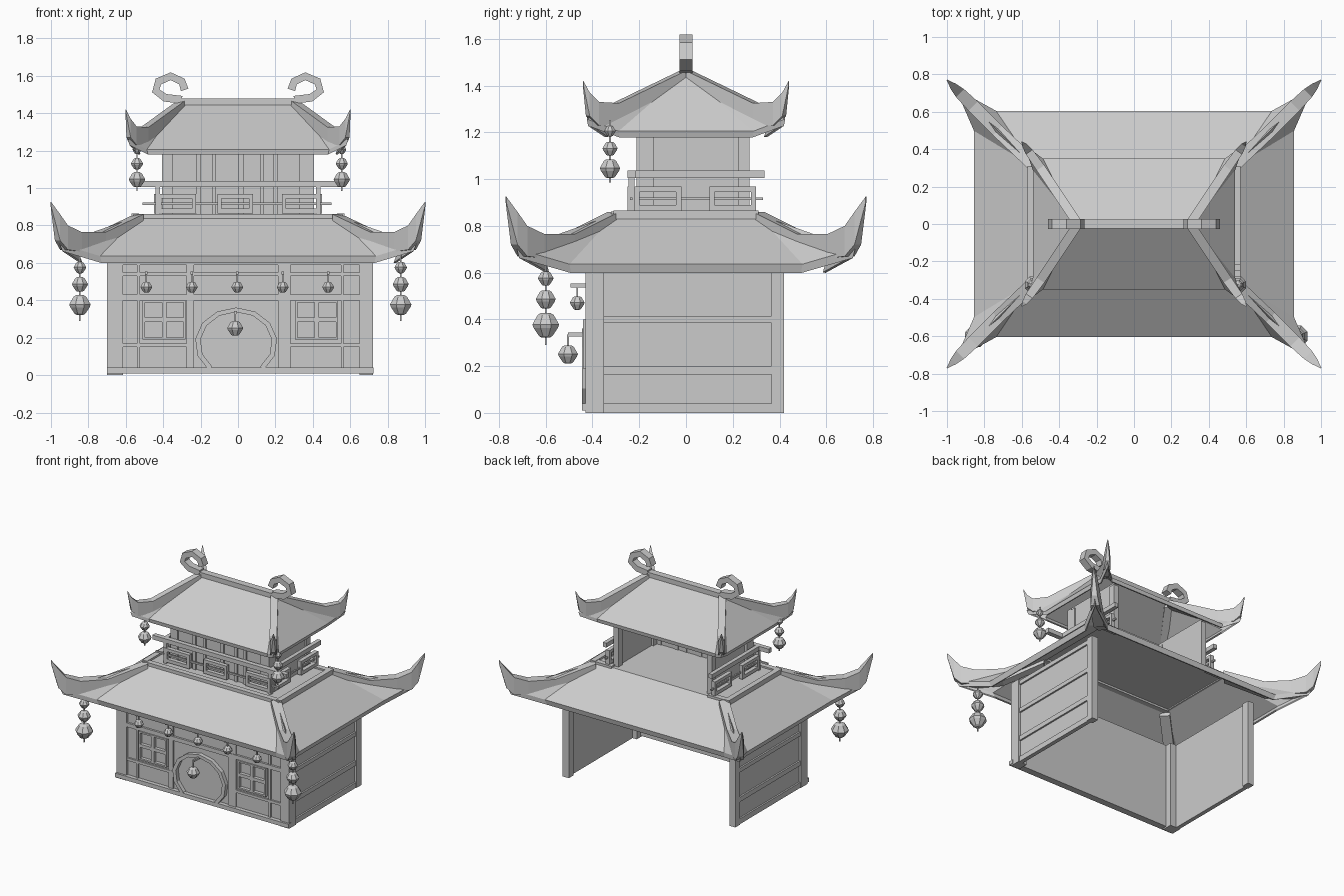
import bpy, bmesh, math
from mathutils import Vector

cube = bpy.data.objects.get("Cube")
if cube:
    bpy.data.objects.remove(cube, do_unlink=True)

grey = bpy.data.materials.new("plain grey")
grey.use_nodes = True
GREY = (0.6, 0.6, 0.6, 1)
grey.diffuse_color = GREY
grey.node_tree.nodes["Principled BSDF"].inputs["Base Color"].default_value = GREY


def finish(bm, name):
    bmesh.ops.recalc_face_normals(bm, faces=bm.faces)
    mesh = bpy.data.meshes.new(name)
    bm.to_mesh(mesh)
    bm.free()
    mesh.materials.append(grey)
    ob = bpy.data.objects.new(name, mesh)
    bpy.context.collection.objects.link(ob)
    return ob


def add_box(bm, x0, x1, y0, y1, z0, z1):
    verts = bmesh.ops.create_cube(bm, size=1)["verts"]
    for v in verts:
        v.co = Vector(((x0 + x1) / 2 + v.co.x * (x1 - x0),
                       (y0 + y1) / 2 + v.co.y * (y1 - y0),
                       (z0 + z1) / 2 + v.co.z * (z1 - z0)))


def boxes(name, items):
    bm = bmesh.new()
    for item in items:
        add_box(bm, *item)
    return finish(bm, name)


def loft(bm, rings, caps=True):
    """Join closed rings of points into a skin."""
    rows = [[bm.verts.new(p) for p in ring] for ring in rings]
    n = len(rows[0])
    for a, b in zip(rows, rows[1:]):
        for i in range(n):
            bm.faces.new((a[i], a[(i + 1) % n], b[(i + 1) % n], b[i]))
    if caps:
        bm.faces.new(rows[0])
        bm.faces.new(rows[-1])


def roof(name, top, z_top, front, side, corner, z_eave, lip):
    """Hipped roof shell: eaves run flat, then rise to the corners."""
    quarter = [(front[0], front[1], z_eave), corner, (side[0], side[1], z_eave)]
    eave, crown = [], []
    for sx, sy in ((1, 1), (-1, 1), (-1, -1), (1, -1)):
        pts = [(sx * x, sy * y, z) for x, y, z in quarter]
        eave += pts if sx * sy < 0 else pts[::-1]
        crown += [(sx * top[0], sy * top[1], z_top)] * 3
    skirt = [(x * 0.985, y * 0.985, z - lip) for x, y, z in eave]
    bm = bmesh.new()
    loft(bm, [skirt, eave, crown], caps=False)
    bmesh.ops.remove_doubles(bm, verts=bm.verts, dist=0.0005)
    if top[1] > 0:
        bmesh.ops.holes_fill(bm, edges=[e for e in bm.edges
                             if all(v.co.z > z_top - 0.001 for v in e.verts)])
    ob = finish(bm, name)
    mod = ob.modifiers.new("thickness", "SOLIDIFY")
    mod.thickness = 0.012
    mod.offset = 0


def hips(name, path):
    """Upturned corner ridges; path rows are x, y, bottom, top, half width."""
    bm = bmesh.new()
    for sx in (1, -1):
        for sy in (1, -1):
            rings = []
            for i, (x, y, lo, hi, w) in enumerate(path):
                a, b = path[max(i - 1, 0)], path[min(i + 1, len(path) - 1)]
                d = Vector((a[1] - b[1], b[0] - a[0])).normalized() * w
                rings.append([(sx * (x + k * d.x), sy * (y + k * d.y), z)
                              for k, z in ((1, lo), (-1, lo), (-1, hi), (1, hi))])
            loft(bm, rings)
    finish(bm, name)


# roofs with their upturned corners
roof("lower_roof", (0.53, 0.30), 0.845, (0.74, 0.60), (0.85, 0.50),
     (0.95, 0.72, 0.70), 0.635, 0.035)
roof("upper_roof", (0.31, 0), 1.45, (0.49, 0.345), (0.535, 0.29),
     (0.585, 0.42, 1.255), 1.205, 0.025)
hips("lower_hips", [(0.53, 0.31, 0.80, 0.86, 0.035), (0.73, 0.50, 0.67, 0.765, 0.035),
                    (0.86, 0.63, 0.66, 0.765, 0.035), (0.93, 0.70, 0.67, 0.80, 0.03),
                    (0.965, 0.735, 0.72, 0.86, 0.02), (1.0, 0.77, 0.90, 0.925, 0.002)])
hips("upper_hips", [(0.30, 0, 1.42, 1.47, 0.025), (0.50, 0.30, 1.23, 1.325, 0.025),
                    (0.56, 0.385, 1.23, 1.33, 0.022), (0.585, 0.42, 1.27, 1.37, 0.014),
                    (0.60, 0.44, 1.40, 1.42, 0.002)])

# ridge beam and its curled ends
boxes("ridge_beam", [(-0.32, 0.32, -0.025, 0.025, 1.445, 1.48)])
bm = bmesh.new()
curl = [(0.30, 1.472), (0.39, 1.483), (0.44, 1.52), (0.425, 1.57),
        (0.36, 1.598), (0.30, 1.57), (0.285, 1.525)]
for s in (1, -1):
    rings = []
    for i, (x, z) in enumerate(curl):
        a, b = curl[max(i - 1, 0)], curl[min(i + 1, len(curl) - 1)]
        d = Vector((a[1] - b[1], b[0] - a[0])).normalized() * 0.021
        rings.append([(s * (x + k * d.x), y, z + k * d.y)
                      for k, y in ((1, -0.027), (1, 0.027), (-1, 0.027), (-1, -0.027))])
    loft(bm, rings)
finish(bm, "ridge_curls")

# trim around the top of the lower roof
boxes("lower_roof_trim",
      [(-0.56, 0.56, s * 0.30 - 0.02, s * 0.30 + 0.02, 0.825, 0.862) for s in (-1,)]
      + [(s * 0.55 - 0.02, s * 0.55 + 0.02, -0.31, 0.31, 0.83, 0.865) for s in (-1, 1)]
      + [(s * 0.475 - 0.08, s * 0.475 + 0.08, 0.27, 0.31, 0.83, 0.862) for s in (-1, 1)])

# ground floor walls, open at the back
boxes("front_wall", [(-0.68, 0.70, -0.415, -0.395, 0.01, 0.64)])
F0, F1 = -0.43, -0.41
posts = [(-0.695, -0.615), (0.65, 0.722)]
thin = [(-0.54, -0.525), (-0.275, -0.235), (0.215, 0.28), (0.55, 0.565)]
boxes("front_posts", [(a, b, F0, -0.35, 0, 0.64) for a, b in posts]
      + [(a, b, F0 + 0.004, F1, 0.02, 0.60) for a, b in thin])
boxes("front_beams", [(-0.70, 0.725, -0.445, F1, 0.01, 0.04)]
      + [(-0.69, 0.72, F0, F1, lo, hi) for lo, hi in ((0.40, 0.43), (0.53, 0.55), (0.59, 0.62))]
      + [(a, b, F0 + 0.002, F1, 0.15, 0.17) for a, b in ((-0.69, -0.24), (0.28, 0.72))])
for s, x in ((-1, -0.695), (1, 0.715)):
    side = "left" if s > 0 else "right"
    xs = sorted((x - s * 0.03, x - s * 0.012))
    px = sorted((x - s * 0.045, x + s * 0.005))
    bx = sorted((x - s * 0.02, x))
    boxes(side + "_wall", [(*xs, -0.42, 0.415, 0, 0.64)])
    boxes(side + "_wall_frame",
          [(*px, a, b, 0, 0.64) for a, b in ((-0.43, -0.35), (0.365, 0.42))]
          + [(*bx, -0.40, 0.40, lo, hi) for lo, hi in
             ((0, 0.04), (0.165, 0.20), (0.385, 0.415), (0.60, 0.63))])

# windows with crossbars
for side, x in (("right", -0.395), ("left", 0.42)):
    x0, x1, z0, z1, t = x - 0.115, x + 0.115, 0.19, 0.40, 0.012
    y0, y1 = -0.44, -0.41
    boxes(side + "_window", [
        (x0, x0 + t, y0, y1, z0, z1), (x1 - t, x1, y0, y1, z0, z1),
        (x0, x1, y0, y1, z0, z0 + t), (x0, x1, y0, y1, z1 - t, z1),
        (x - t, x + t, y0, y1, z0, z1), (x0, x1, y0, y1, 0.283, 0.307)])

# round doorway ring, cut flat by the base beam
bm = bmesh.new()
rings = []
for i in range(11):
    a = math.radians(-48 + i * 27.6)
    rings.append([(-0.01 + r * math.cos(a), y, 0.17 + r * 0.87 * math.sin(a))
                  for r, y in ((0.22, -0.445), (0.22, -0.40), (0.192, -0.40), (0.192, -0.445))])
loft(bm, rings)
finish(bm, "round_doorway")

# upper storey, open at the back
boxes("upper_walls", [(-0.385, 0.395, -0.20, -0.185, 0.84, 1.24),
                      (-0.385, -0.37, -0.20, 0.26, 0.84, 1.24),
                      (0.38, 0.395, -0.20, 0.26, 0.84, 1.24)])
uprights = [(-0.395, -0.35), (-0.225, -0.20), (-0.14, -0.12), (0.0, 0.03),
            (0.12, 0.14), (0.19, 0.215), (0.33, 0.405)]
boxes("upper_posts", [(a, b, -0.212, -0.18, 0.84, 1.23) for a, b in uprights]
      + [(s * 0.385 - 0.02, s * 0.385 + 0.02, a, b, 0.84, 1.22)
         for s in (-1, 1) for a, b in ((-0.212, -0.14), (0.225, 0.272))])

# balcony rails and framed panels
rails = [(-0.53, 0.57, -0.25, -0.215, 1.005, 1.037), (-0.51, 0.50, -0.24, -0.228, 0.91, 0.922)]
corners = [(s * 0.43 - 0.012, s * 0.43 + 0.012, -0.245, -0.22, 0.85, 1.01) for s in (-1, 1)]
frames = []
H = [(0.865, 0.89), (0.945, 0.968)]
for a, b in ((-0.43, -0.225), (-0.11, 0.08), (0.235, 0.44)):
    frames += [(a, b, -0.25, -0.22, lo, hi) for lo, hi in H]
    frames += [(c, c + 0.022, -0.25, -0.22, 0.865, 0.968) for c in (a, b - 0.022)]
for s in (-1, 1):
    x0, x1 = s * 0.435 - 0.015, s * 0.435 + 0.015
    rails += [(x0, x1, -0.25, 0.335, 1.005, 1.037), (x0 + 0.01, x1 - 0.01, -0.25, 0.33, 0.91, 0.922)]
    for a, b in ((-0.22, -0.02), (0.10, 0.30)):
        frames += [(x0, x1, a, b, lo, hi) for lo, hi in H]
        frames += [(x0, x1, c, c + 0.022, 0.865, 0.968) for c in (a, b - 0.022)]
boxes("balcony_rails", rails + corners)
boxes("balcony_panels", frames)


# hanging lanterns
def lantern(bm, x, y, z, r):
    shape = [(0.35, 0.85), (0.6, 0.7), (1, 0.05), (0.9, -0.2), (0.5, -0.75), (0.3, -0.85)]
    loft(bm, [[(x + r * k * math.cos(i * math.pi / 4 + 0.39),
                y + r * k * math.sin(i * math.pi / 4 + 0.39), z + r * h)
               for i in range(8)] for k, h in shape])


def cord(bm, x, y, z0, z1, w=0.004):
    add_box(bm, x - w, x + w, y - w, y + w, z0, z1)


strings = {"lower": ((-0.845, 0.87), -0.60, 0.29, 0.68, ((0.575, 0.036), (0.485, 0.046), (0.375, 0.062))),
           "upper": ((-0.54, 0.555), -0.325, 0.985, 1.25, ((1.205, 0.026), (1.13, 0.035), (1.045, 0.047)))}
for level, (xs, y, z0, z1, beads) in strings.items():
    bm = bmesh.new()
    for x in xs:
        cord(bm, x, y, z0, z1)
        for z, r in beads:
            lantern(bm, x, y, z, r)
    finish(bm, level + "_lantern_strings")

bm = bmesh.new()
small = [(-0.49 + i * 0.243, -0.465, 0.47, 0.034, 0.545) for i in range(5)]
for x, y, z, r, bracket in small + [(-0.015, -0.505, 0.25, 0.046, 0.335)]:
    lantern(bm, x, y, z, r)
    cord(bm, x, y, z, bracket)
    add_box(bm, x - 0.006, x + 0.006, y - 0.03 * (r < 0.04), -0.42, bracket - 0.008, bracket + 0.008)
finish(bm, "front_lanterns")
